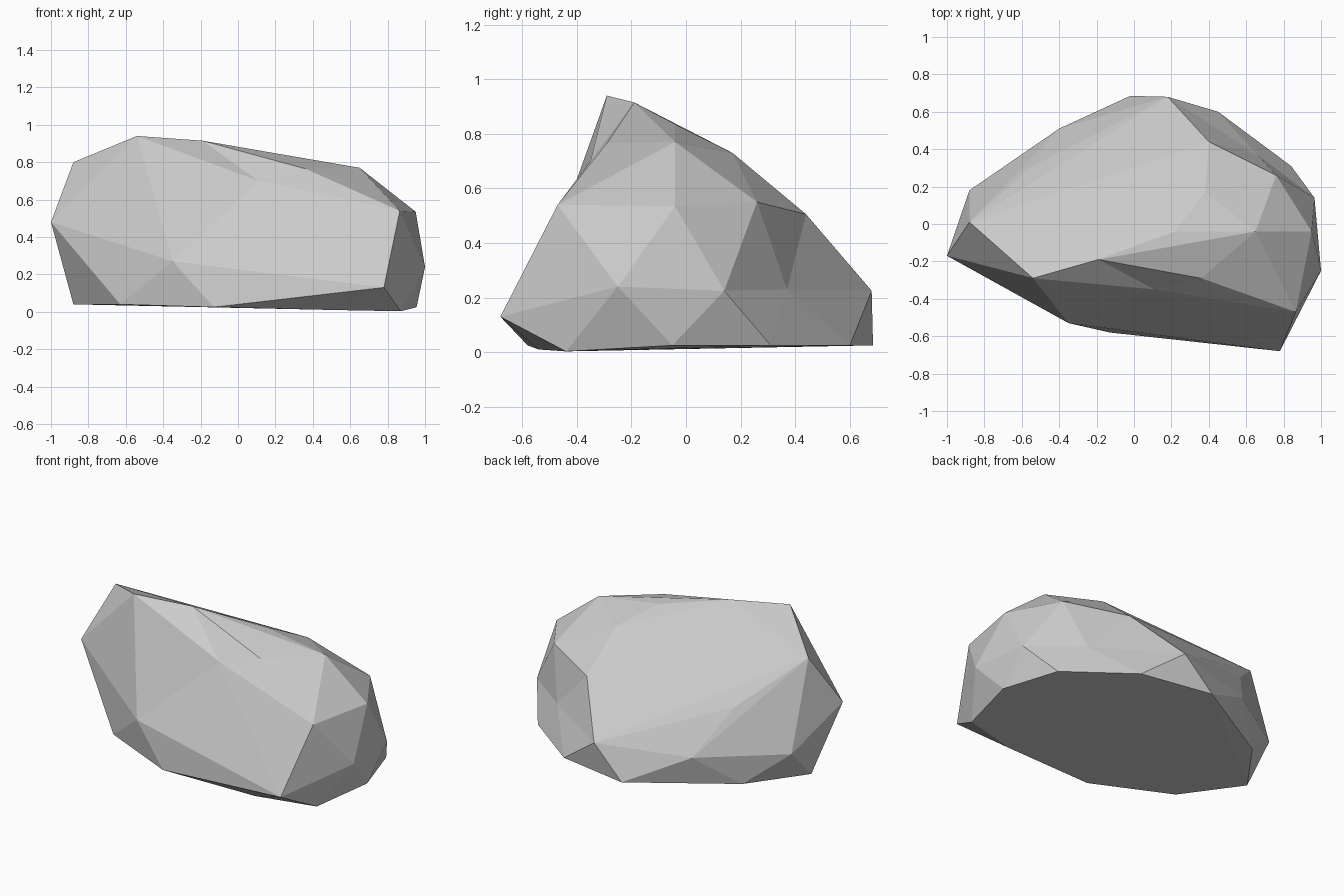
import bpy
import bmesh
from mathutils import Vector

# Remove the default cube
cube = bpy.data.objects.get("Cube")
if cube:
    bpy.data.objects.remove(cube, do_unlink=True)

# Stone material
stone = bpy.data.materials.new("pale_grey_stone")
stone.use_nodes = True
colour = (0.6, 0.6, 0.6, 1)
stone.diffuse_color = colour
stone.node_tree.nodes["Principled BSDF"].inputs["Base Color"].default_value = colour

# Named corners of the boulder
corners = dict(
    # crest and upper slope
    right_tip=(-1, -.17, .48), right_shoulder=(-.88, .01, .80),
    peak=(-.54, -.29, .94), ridge=(-.19, -.19, .915),
    brow=(.36, -.29, .765), crown=(.22, -.04, .835),
    left_crown=(.65, -.04, .77), back_crown=(.38, .17, .73),
    right_slope=(-.25, .07, .73), right_back=(-.56, .3, .51),
    mid_back=(.07, .4, .5), upper_back=(.4, .44, .505),
    # left end
    left_brow=(.865, -.47, .54), left_cheek=(.95, -.04, .535),
    left_tip=(1, -.25, .24), left_back=(.76, .26, .55),
    left_low=(.965, .14, .225),
    # lower girdle
    front_corner=(.78, -.68, .13), front_low=(.3, -.57, .135),
    front_right=(-.35, -.53, .27), back_low=(.18, .68, .225),
    back_right=(-.4, .51, .217), right_low=(-.88, .18, .244),
    # base outline
    base_a=(.955, -.05, .025), base_b=(.84, .31, .025),
    base_c=(.45, .6, .025), base_d=(-.02, .685, .025),
    base_e=(-.63, .325, .04), base_f=(-.88, -.02, .04),
    base_g=(-.63, -.37, .04), base_h=(-.13, -.58, .025),
    base_i=(.5, -.54, .01), base_j=(.87, -.44, .003),
)

# Boulder body: the convex skin around the corners
bm = bmesh.new()
vert = {name: bm.verts.new(p) for name, p in corners.items()}
hull = bmesh.ops.convex_hull(bm, input=bm.verts[:])
spare = {g for g in hull["geom_interior"] + hull["geom_unused"]
         if isinstance(g, bmesh.types.BMVert)}
bmesh.ops.delete(bm, geom=list(spare), context="VERTS")


def dent(ring, point):
    """Replace the skin inside a ring of corners by a fan to a sunken point."""
    loop = [vert[n] for n in ring.split() if vert[n].is_valid]
    inside = [f for f in bm.faces if all(v in loop for v in f.verts)]
    bmesh.ops.delete(bm, geom=inside, context="FACES")
    centre = bm.verts.new(Vector(point))
    for a, b in zip(loop, loop[1:] + loop[:1]):
        bm.faces.new((a, b, centre))


# Hollow in the front face, and a shallow one at the back left
dent("peak ridge brow left_brow front_corner front_low front_right", (.11, -.35, .70))
dent("left_back upper_back back_low base_c base_b left_low", (.66, .37, .23))

bmesh.ops.holes_fill(bm, edges=[e for e in bm.edges if e.is_boundary], sides=0)
bmesh.ops.recalc_face_normals(bm, faces=bm.faces[:])

mesh = bpy.data.meshes.new("boulder")
bm.to_mesh(mesh)
bm.free()
mesh.materials.append(stone)
boulder = bpy.data.objects.new("boulder", mesh)
bpy.context.collection.objects.link(boulder)
